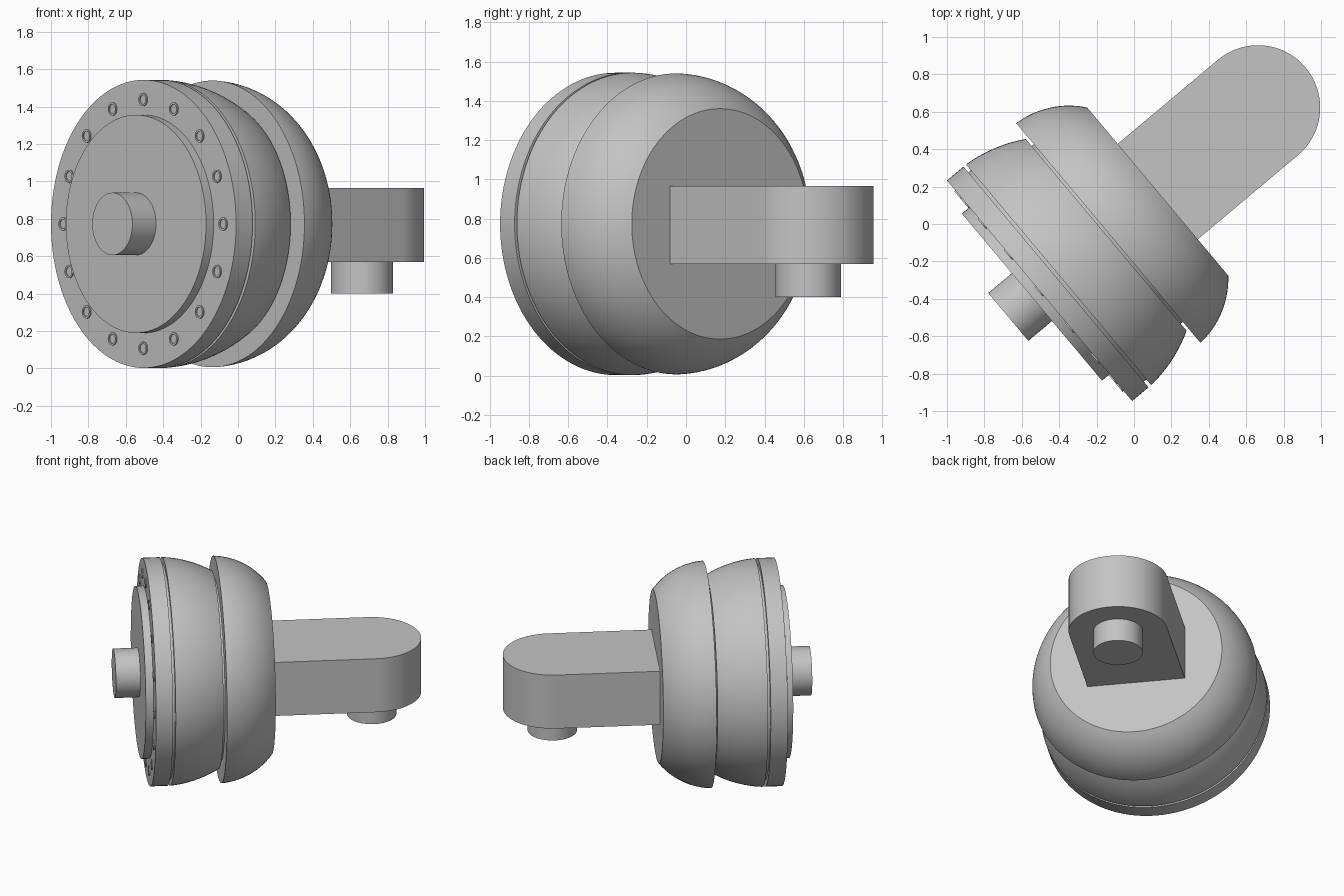
import bpy, bmesh
from math import radians, sin, cos, pi, sqrt
from mathutils import Vector, Matrix

cube = bpy.data.objects.get("Cube")
if cube:
    bpy.data.objects.remove(cube, do_unlink=True)

# One plain grey for the whole model
GREY = (0.55, 0.55, 0.55, 1)
grey = bpy.data.materials.new("plain grey")
grey.use_nodes = True
grey.diffuse_color = GREY
grey.node_tree.nodes["Principled BSDF"].inputs["Base Color"].default_value = GREY

# Joint axis: local z runs from the front flange to the arm, local y is up
AXIS = Vector((cos(radians(40)), sin(radians(40)), 0))
ORIGIN = Vector((-0.505, -0.357, 0.773))
FRAME = Matrix.Translation(ORIGIN) @ AXIS.to_track_quat('Z', 'Y').to_matrix().to_4x4()


def finish(bm, name, matrix):
    bmesh.ops.remove_doubles(bm, verts=bm.verts, dist=1e-5)
    bmesh.ops.recalc_face_normals(bm, faces=bm.faces)
    mesh = bpy.data.meshes.new(name)
    bm.to_mesh(mesh)
    bm.free()
    mesh.materials.append(grey)
    mesh.shade_smooth()
    mesh.set_sharp_from_angle(angle=radians(30))
    obj = bpy.data.objects.new(name, mesh)
    obj.matrix_world = matrix
    bpy.context.collection.objects.link(obj)
    return obj


def spin(bm, profile, steps, centre=(0, 0, 0)):
    """Revolve (radius, height) points about local z."""
    c = Vector(centre)
    verts = [bm.verts.new(c + Vector((r, 0, h))) for r, h in profile]
    edges = [bm.edges.new(pair) for pair in zip(verts, verts[1:])]
    bmesh.ops.spin(bm, geom=verts + edges, cent=c, axis=(0, 0, 1),
                   angle=2 * pi, steps=steps)


def lathe(name, profile, matrix=FRAME, steps=128):
    bm = bmesh.new()
    spin(bm, profile, steps)
    return finish(bm, name, matrix)


def arc(centre_r, centre_h, radius, start, end, count=16):
    """Points on a circular arc between two heights."""
    heights = [start + (end - start) * i / count for i in range(count + 1)]
    return [(centre_r + sqrt(radius ** 2 - (h - centre_h) ** 2), h) for h in heights]


def cylinder(radius, low, high):
    return [(0, low), (radius, low), (radius, high), (0, high)]


# Front flange, cover plate and shaft
lathe("front_flange", cylinder(0.77, 0, 0.115))
lathe("cover_plate", cylinder(0.583, -0.053, 0.01))
lathe("front_shaft", cylinder(0.167, -0.218, -0.04), steps=64)

# Recessed necks that show in the narrow gaps
lathe("flange_neck", cylinder(0.73, 0.1, 0.15))
lathe("middle_neck", cylinder(0.62, 0.44, 0.5))

# Rounded housings
lathe("front_housing", [(0, 0.133)] + arc(0, 0.08, 0.772, 0.133, 0.465) + [(0, 0.465)])
lathe("rear_housing", [(0, 0.48)] + arc(0.297, 0.455, 0.47, 0.48, 0.825) + [(0, 0.825)])

# Ring of socket bolts on the flange
bm = bmesh.new()
for i in range(16):
    a = 2 * pi * i / 16
    spin(bm, [(0.035, 0.01), (0.035, -0.007), (0.025, -0.007), (0.025, -0.001), (0, -0.001)],
         24, (0.665 * cos(a), 0.665 * sin(a), 0))
finish(bm, "flange_bolts", FRAME)

# Arm: straight bar with a rounded end
HALF, START, PIVOT = 0.333, 0.8, 1.524
outline = [(START, HALF), (START, -HALF)]
outline += [(PIVOT + HALF * sin(pi * i / 48), -HALF * cos(pi * i / 48)) for i in range(49)]
bm = bmesh.new()
face = bm.faces.new([bm.verts.new((x, y, 0.568)) for x, y in outline])
top = bmesh.ops.extrude_face_region(bm, geom=[face])["geom"]
bmesh.ops.translate(bm, vec=(0, 0, 0.397),
                    verts=[v for v in top if isinstance(v, bmesh.types.BMVert)])
ground = Vector((ORIGIN.x, ORIGIN.y, 0))
finish(bm, "arm", Matrix.Translation(ground) @ Matrix.Rotation(radians(40), 4, 'Z'))

# Pin under the arm end
lathe("lower_pin", cylinder(0.166, 0.402, 0.6),
      Matrix.Translation(ground + AXIS * PIVOT), 64)
